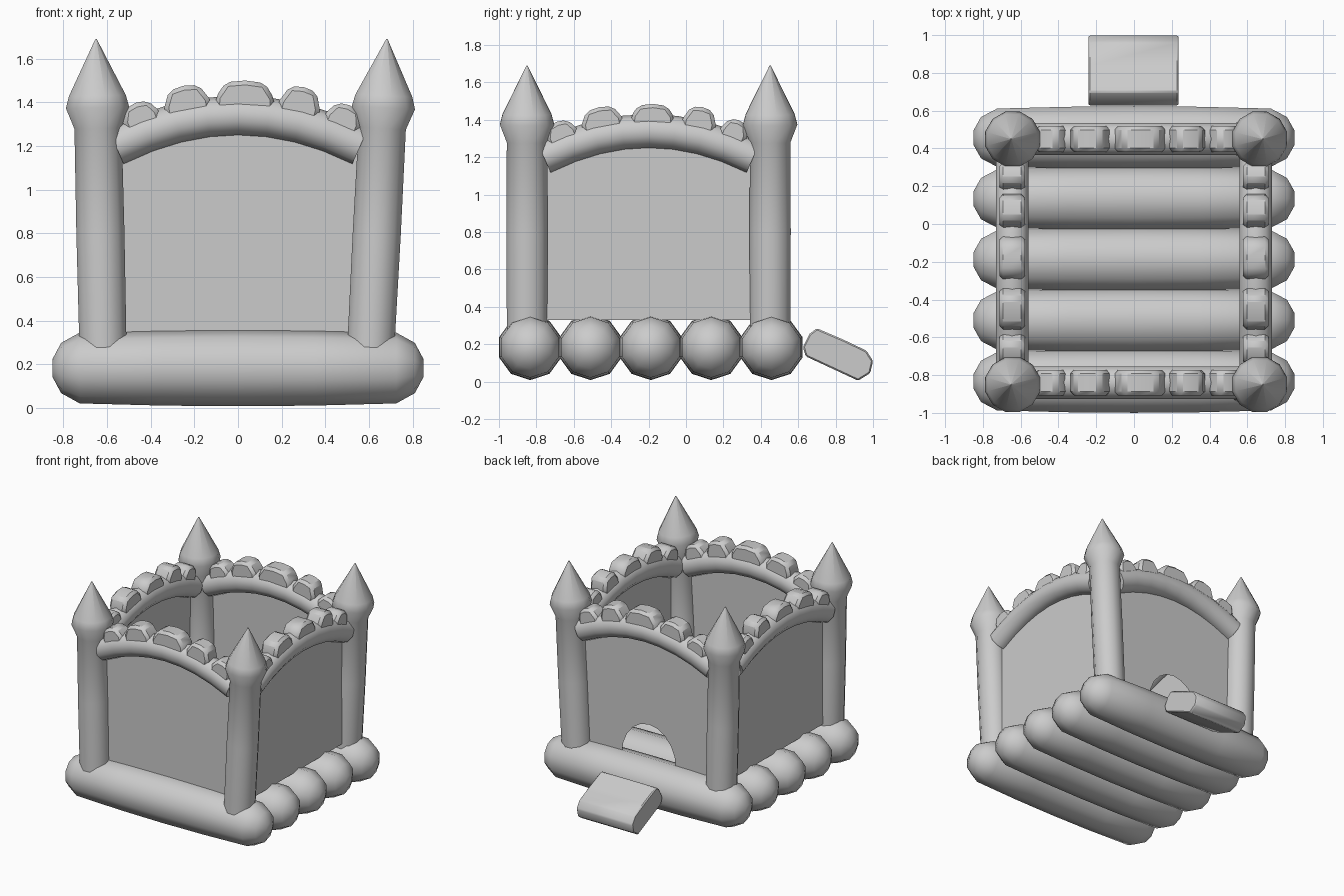
import bpy, bmesh, math
from mathutils import Vector

if "Cube" in bpy.data.objects:
    bpy.data.objects.remove(bpy.data.objects["Cube"])

YF, YB, YC = -0.85, 0.45, -0.20     # front wall, back wall, middle of the house
SX = 0.645                          # side wall distance


def finish(name, verts, faces, angle=50):
    me = bpy.data.meshes.new(name)
    me.from_pydata([tuple(v) for v in verts], [], faces)
    bm = bmesh.new()
    bm.from_mesh(me)
    bmesh.ops.recalc_face_normals(bm, faces=bm.faces)
    bm.to_mesh(me)
    bm.free()
    ob = bpy.data.objects.new(name, me)
    bpy.context.collection.objects.link(ob)
    bpy.ops.object.select_all(action='DESELECT')
    ob.select_set(True)
    bpy.context.view_layer.objects.active = ob
    bpy.ops.object.shade_smooth_by_angle(angle=math.radians(angle))
    return ob


def tube(name, pts, radii, n, side, angle=50):
    """Sweep a round section along a path; side is a vector across the path."""
    pts, side = [Vector(p) for p in pts], Vector(side)
    verts, faces = [], []
    for i, (p, r) in enumerate(zip(pts, radii)):
        t = (pts[min(i + 1, len(pts) - 1)] - pts[max(i - 1, 0)]).normalized()
        a = (side - t * side.dot(t)).normalized()
        b = t.cross(a)
        for k in range(n):
            w = 2 * math.pi * (k + 0.5) / n
            verts.append(p + a * r * math.cos(w) + b * r * math.sin(w))
    for i in range(len(pts) - 1):
        for k in range(n):
            j = (k + 1) % n
            faces.append((i * n + k, i * n + j, (i + 1) * n + j, (i + 1) * n + k))
    faces.append(tuple(range(n)))
    faces.append(tuple(range(len(verts) - n, len(verts))))
    return finish(name, verts, faces, angle)


def prism(name, front, back, bevel):
    n = len(front)
    faces = [tuple(range(n)), tuple(range(n, 2 * n))]
    faces += [(k, (k + 1) % n, n + (k + 1) % n, n + k) for k in range(n)]
    ob = finish(name, front + back, faces)
    m = ob.modifiers.new("soft_edges", 'BEVEL')
    m.width, m.segments = bevel, 1
    return ob


# inflated floor tubes
xs = [-0.85, -0.81, -0.725, -0.35, 0, 0.35, 0.725, 0.81, 0.85]
rs = [0.04, 0.115, 0.162, 0.172, 0.175, 0.172, 0.162, 0.115, 0.04]
for i in range(5):
    y = -0.833 + 0.3225 * i
    tube(f"floor_tube_{i + 1}", [(x, y, 0.183) for x in xs], rs, 10, (0, 1, 0), 60)

# corner pillars with pointed tops, leaning slightly outward
for y, fb in ((YF, "front"), (YB, "back")):
    for x0, x1, lr in ((-0.62, -0.65, "left"), (0.612, 0.682, "right")):
        zs = [0.2, 0.35, 0.8, 1.28, 1.375, 1.43, 1.69]
        rr = [0.112, 0.112, 0.114, 0.112, 0.15, 0.135, 0.003]
        tube(f"{fb}_{lr}_pillar",
             [(x0 + (x1 - x0) * (z - 0.35) / 1.34, y, z) for z in zs],
             rr, 12, (1, 0, 0), 40)


# arch height for a distance from the middle of the wall
def arch_z(s):
    return 1.345 - 0.14 * (s / 0.56) ** 2


# walls: (name, mapping from along-wall s, offset d, height z to a point)
walls = [
    ("front", lambda s, d, z: Vector((s, YF + 0.01 + d, z)), (1, 0, 0)),
    ("back", lambda s, d, z: Vector((s, YB + d, z)), (1, 0, 0)),
    ("left", lambda s, d, z: Vector((-SX + d, YC + s, z)), (0, 1, 0)),
    ("right", lambda s, d, z: Vector((SX + d, YC + s, z)), (0, 1, 0)),
]
# battlement bumps: (centre, width, height above the arch centre line)
bumps_x = [(-0.42, 0.17, 0.14), (-0.22, 0.21, 0.155), (0.03, 0.27, 0.155),
           (0.265, 0.19, 0.16), (0.455, 0.17, 0.145)]
bumps_y = [(-0.44, 0.17, 0.14), (-0.235, 0.22, 0.15), (0.02, 0.23, 0.14),
           (0.255, 0.18, 0.155), (0.43, 0.15, 0.145)]

for name, P, along in walls:
    # netting panel, with a round-topped doorway in the back one
    outline = [P(0.6, 0, 0.33)]
    outline += [P(0.6 - 0.1 * k, 0, arch_z(0.6 - 0.1 * k)) for k in range(13)]
    outline.append(P(-0.6, 0, 0.33))
    if name == "back":
        for k in range(11):
            w = math.pi * (1 - k / 10)
            outline.append(P(0.23 * math.cos(w), 0, 0.33 + 0.28 * math.sin(w)))
    finish(name + "_wall", outline, [tuple(range(len(outline)))])

    # arched top tube
    ss = [-0.56 + 0.14 * k for k in range(9)]
    across = P(0, 1, 0) - P(0, 0, 0)
    tube(name + "_arch", [P(s, 0, arch_z(s) - 0.005) for s in ss],
         [0.09] * 9, 10, across, 60)

    # battlements following the arch slope
    for i, (c, w, h) in enumerate(bumps_x if along[0] else bumps_y):
        ang = math.atan(-2 * 0.14 * c / 0.56 ** 2)
        ca, sa = math.cos(ang), math.sin(ang)
        prof = [(-w * 0.5, 0.0), (-w * 0.5, 0.075), (-w * 0.33, h - 0.01), (0, h),
                (w * 0.33, h - 0.01), (w * 0.5, 0.075), (w * 0.5, 0.0)]
        sides = []
        for d in (-0.068, 0.068):
            sides.append([P(c + u * ca - v * sa, d, arch_z(c) + u * sa + v * ca)
                          for u, v in prof])
        prism(f"{name}_battlement_{i + 1}", sides[0], sides[1], 0.02)

# entrance step, tilted toward the ground
step = [(0.625, 0.185), (0.66, 0.255), (0.70, 0.285), (0.84, 0.225), (0.965, 0.165),
        (1.0, 0.11), (0.985, 0.045), (0.92, 0.005), (0.78, 0.07), (0.64, 0.135)]
prism("entrance_step", [Vector((-0.24, y, z)) for y, z in step],
      [Vector((0.235, y, z)) for y, z in step], 0.008)
